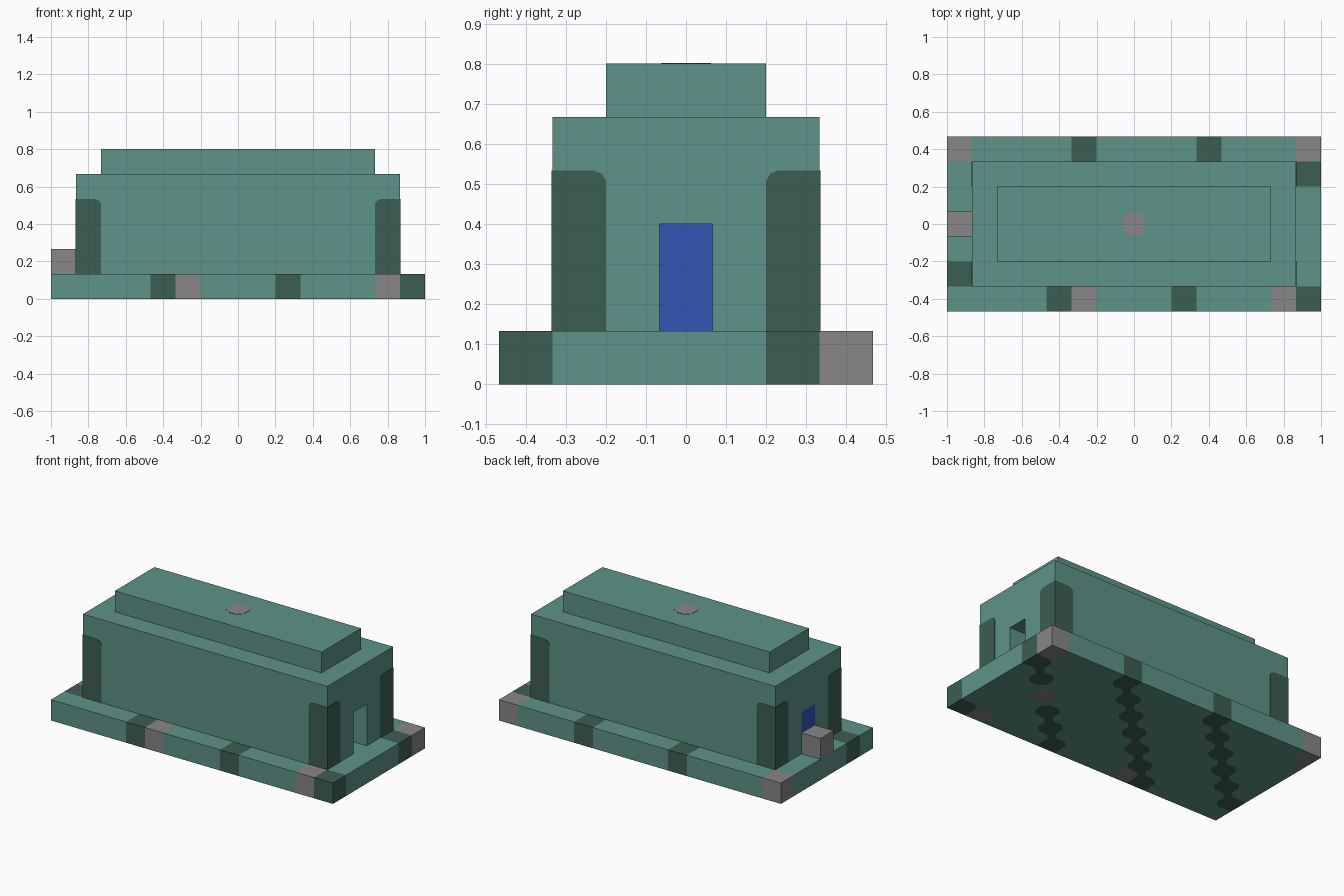
import bpy, bmesh
from math import floor
from mathutils import Vector

default = bpy.data.objects.get("Cube")
if default:
    bpy.data.objects.remove(default, do_unlink=True)

U = 2 / 15  # one block


def material(name, rgb):
    m = bpy.data.materials.new(name)
    m.use_nodes = True
    m.diffuse_color = (*rgb, 1)
    m.node_tree.nodes["Principled BSDF"].inputs["Base Color"].default_value = (*rgb, 1)
    return m


teal = material("teal_stone", (0.109, 0.292, 0.246))
dark = material("dark_green_stone", (0.045, 0.112, 0.084))
grey = material("grey_stone", (0.246, 0.238, 0.238))
blue = material("blue_door", (0.034, 0.093, 0.456))


def finish(bm, name, *mats):
    bmesh.ops.recalc_face_normals(bm, faces=bm.faces)
    mesh = bpy.data.meshes.new(name)
    bm.to_mesh(mesh)
    bm.free()
    for m in mats:
        mesh.materials.append(m)
    ob = bpy.data.objects.new(name, mesh)
    bpy.context.collection.objects.link(ob)
    return ob


def box(name, lo, hi, mat):
    """Box between two corners given in blocks."""
    bm = bmesh.new()
    bmesh.ops.create_cube(bm, size=1)
    for v in bm.verts:
        v.co = [U * (a + (b - a) * (c + 0.5)) for a, b, c in zip(lo, hi, v.co)]
    return finish(bm, name, mat)


def plate(name, outline, thickness, mat):
    """Thin plate from a 3D outline, thickened along a vector."""
    bm = bmesh.new()
    face = bm.faces.new([bm.verts.new(p) for p in outline])
    new = bmesh.ops.extrude_face_region(bm, geom=[face], use_keep_orig=True)["geom"]
    moved = [g for g in new if isinstance(g, bmesh.types.BMVert)]
    bmesh.ops.translate(bm, verts=moved, vec=Vector(thickness))
    return finish(bm, name, mat)


# Base slab: block grid with diagonal dark bands and a few grey blocks
GREY_CELLS = {(0, 0), (14, 0), (2, 3), (1, 6), (9, 6)}


def cell_colour(i, j):
    if (i, j) in GREY_CELLS:
        return 2
    return 1 if (i - j) % 5 == 4 else 0


bm = bmesh.new()
bmesh.ops.create_grid(bm, x_segments=15, y_segments=7, size=0.5)
for v in bm.verts:
    v.co = (v.co.x * 15 * U, v.co.y * 7 * U, 0)
new = bmesh.ops.extrude_face_region(bm, geom=bm.faces[:], use_keep_orig=True)["geom"]
for g in new:
    if isinstance(g, bmesh.types.BMVert):
        g.co.z = U
bmesh.ops.recalc_face_normals(bm, faces=bm.faces)
for f in bm.faces:
    p = f.calc_center_median() - f.normal * U / 2
    f.material_index = cell_colour(floor(7.5 - p.x / U), floor(3.5 - p.y / U))

# Soft corners on the underside pattern; necks join diagonal neighbours
inner = [v for v in bm.verts if v.co.z < 0.01 and abs(v.co.x) < 0.95 and abs(v.co.y) < 0.42]
bmesh.ops.bevel(bm, geom=inner, offset=0.035, segments=1, profile=0.5, affect='VERTICES')
for f in bm.faces:
    if f.calc_area() < U * U / 3:
        p = f.calc_center_median()
        i, j = round(7.5 - p.x / U), round(3.5 - p.y / U)
        around = [cell_colour(i - a, j - b) for a in (0, 1) for b in (0, 1)]
        f.material_index = 1 if around.count(1) > 1 else 0
finish(bm, "base_slab", teal, dark, grey)

# Hall: hollow block with a passage cut through both ends
hall = box("hall", (-6.5, -2.5, 1), (6.5, 2.5, 5), teal)
cutters = [box("room_cutter", (-5.5, -1.5, 0.5), (5.5, 1.5, 4), teal),
           box("passage_cutter", (-7, -0.5, 0.5), (7, 0.5, 3), teal)]
bpy.context.view_layer.objects.active = hall
for c in cutters:
    c.hide_render = True
    mod = hall.modifiers.new("cut", 'BOOLEAN')
    mod.operation = 'DIFFERENCE'
    mod.solver = 'EXACT'
    mod.object = c
    bpy.ops.object.modifier_apply(modifier=mod.name)
    bpy.data.objects.remove(c, do_unlink=True)

# Blue door filling the right-hand end, with a step in front
box("door", (-6.5, -0.5, 1), (-5.5, 0.5, 3), blue)
box("door_step", (-7.5, -0.5, 1), (-6.5, 0.5, 2), grey)

# Upper roof tier and its centre stone
box("roof_tier", (-5.5, -1.5, 5), (5.5, 1.5, 6), teal)
R, C = 0.062, 0.032
octagon = [(R, C), (C, R), (-C, R), (-R, C), (-R, -C), (-C, -R), (C, -R), (R, -C)]
plate("roof_stone", [(x, y, 6 * U) for x, y in octagon], (0, 0, 0.002), grey)

# Dark corner pillars: one plate on each outer face, inner top corner rounded
T = 0.002


def pillar_profile(edge):
    inner_edge, top = edge - U, 4 * U
    return [(edge + T, U), (edge + T, top), (inner_edge + 0.03, top),
            (inner_edge + 0.01, top - 0.008), (inner_edge, top - 0.025), (inner_edge, U)]


for sx in (-1, 1):
    for sy in (-1, 1):
        side = ("left" if sx > 0 else "right") + ("_back" if sy > 0 else "_front")
        plate("pillar_long_face_" + side,
              [(sx * h, sy * 2.5 * U, z) for h, z in pillar_profile(6.5 * U)], (0, sy * T, 0), dark)
        plate("pillar_end_face_" + side,
              [(sx * 6.5 * U, sy * h, z) for h, z in pillar_profile(2.5 * U)], (sx * T, 0, 0), dark)
